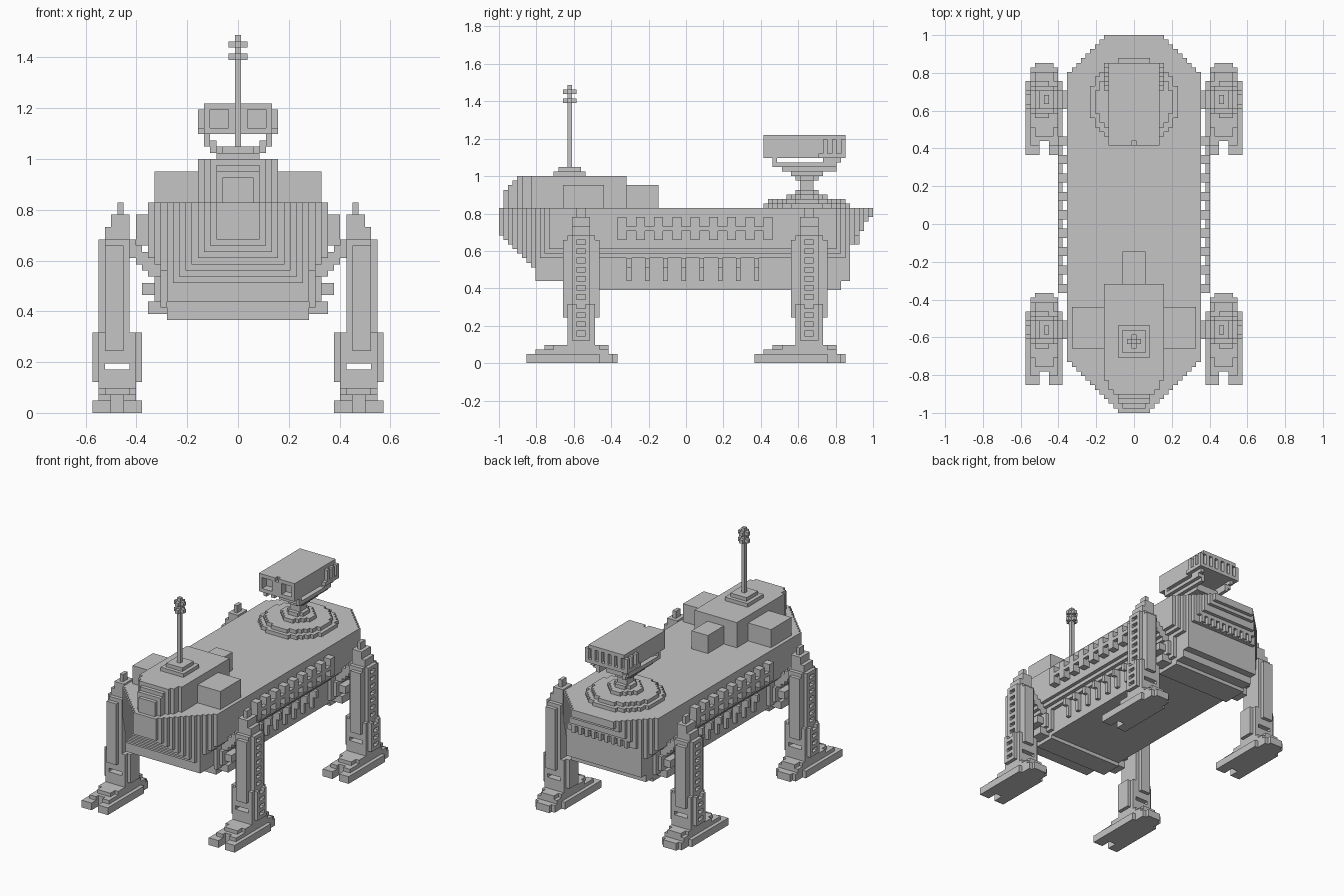
import bpy

if "Cube" in bpy.data.objects:
    bpy.data.objects.remove(bpy.data.objects["Cube"])

V = 2 / 82  # edge length of one cube cell

metal = bpy.data.materials.new("grey metal")
metal.diffuse_color = (0.56, 0.56, 0.56, 1)
metal.use_nodes = True
metal.node_tree.nodes["Principled BSDF"].inputs["Base Color"].default_value = metal.diffuse_color


def box(x0, x1, y0, y1, z0, z1):
    """Cells of a block: x is inclusive and centred on the index, y and z are half-open."""
    return {(x, y, z) for x in range(x0, x1 + 1) for y in range(y0, y1) for z in range(z0, z1)}


def mirrored(cells):
    return cells | {(-x, y, z) for x, y, z in cells}


def disc(cy, r, z0, z1):
    n = int(r) + 2
    return {c for c in box(-n, n, int(cy) - n, int(cy) + n, z0, z1)
            if c[0] ** 2 + (c[1] + 0.5 - cy) ** 2 <= r * r}


# Direction of each cube side with its corners in outward order
SIDES = []
for axis in range(3):
    for s in (0, 1):
        ring = [(0, 0), (1, 0), (1, 1), (0, 1)]
        if s == 0:
            ring.reverse()
        corners = []
        for a, b in ring:
            p = [0, 0, 0]
            p[axis], p[(axis + 1) % 3], p[(axis + 2) % 3] = s, a, b
            corners.append(tuple(p))
        d = [0, 0, 0]
        d[axis] = 2 * s - 1
        SIDES.append((d, corners))


def build(name, cells):
    """Make an object from the outer faces of a set of cells."""
    verts, faces = {}, []
    for x, y, z in sorted(cells):
        for d, corners in SIDES:
            if (x + d[0], y + d[1], z + d[2]) in cells:
                continue
            faces.append([verts.setdefault((x + a, y + b, z + c), len(verts))
                          for a, b, c in corners])
    mesh = bpy.data.meshes.new(name)
    mesh.from_pydata([((x - 0.5) * V, y * V, z * V) for x, y, z in verts], [], faces)
    mesh.materials.append(metal)
    obj = bpy.data.objects.new(name, mesh)
    bpy.context.collection.objects.link(obj)
    return obj


def layer(half, front, rear, z, tip=3, rate=1.0):
    """One layer of the boat-shaped plan, cut off at its front and rear."""
    cells = set()
    for y in range(front, rear):
        w = min(half, int(tip + (y + 41) * rate), 6 + (40 - y))
        cells |= box(-w, w, y, y + 1, z, z + 1)
    return cells


# Hull: narrow belly, wide upper body, raked bow and stern
hull = set()
for z in range(16, 34):
    half = 11 if z < 23 else min(14, z - 11)
    front = -26 if z < 18 else -33 if z < 21 else max(-41, -34 - (z - 21))
    rear = 34 if z < 18 else 36 if z < 25 else min(41, 36 + round((z - 24.6) * 0.62))
    hull |= layer(half, front, rear, z)
hull |= box(-11, 11, -26, -20, 15, 16) | box(-11, 11, 24, 31, 15, 16)
# Window bars on the stern
for x in range(-8, 9, 2):
    hull |= box(x, x, 35, 38, 26, 30)
build("hull", hull)

# Raised bow cabin and the lockers around it
cabin = set()
for z in range(34, 41):
    front = (-40, -40, -40, -40, -39, -38, -37)[z - 34]
    cabin |= layer(6, front, -13, z, 2, 0.6)
build("bow_cabin", cabin)
build("side_lockers", mirrored(box(7, 13, -27, -18, 34, 39)))
build("rear_locker", box(-2, 2, -13, -6, 34, 39))

# Side rails with teeth, and the ribs on the belly
rails = box(16, 16, -15, 18, 29, 30)
for y in range(-15, 18, 4):
    rails |= box(15, 16, y, y + 2, 27, 32)
build("side_rails", mirrored(rails))
ribs = set()
for y in range(-13, 16, 4):
    ribs |= box(12, 12, y, y + 1, 18, 23) | box(13, 13, y, y + 1, 21, 23)
build("belly_ribs", mirrored(ribs))

# Antenna with its stepped base and crosspieces
antenna = box(-3, 3, -29, -22, 41, 42) | box(-2, 2, -28, -23, 42, 43) | box(0, 0, -26, -25, 43, 61)
for z in (57, 59):
    antenna |= box(-1, 1, -26, -25, z, z + 1) | box(0, 0, -27, -24, z, z + 1)
build("antenna", antenna)

# Turntable and post
build("turntable", disc(26.5, 9.7, 34, 35) | disc(26.5, 8.3, 35, 36))
post = disc(26.5, 4.2, 36, 37) | disc(26.5, 2.3, 37, 38) | box(-1, 1, 25, 28, 38, 40)
post |= disc(26.5, 2.5, 40, 41) | box(-3, 3, 23, 30, 41, 42)
build("turntable_post", post)

# Cradle that carries the head
cradle = box(-4, 4, 24, 30, 42, 43)
cradle |= mirrored(box(5, 5, 20, 33, 43, 44) | box(5, 5, 19, 20, 43, 45) | box(5, 5, 30, 34, 44, 45))
cradle |= mirrored(box(4, 4, 21, 33, 42, 44))
build("head_cradle", cradle)

# Head with two recessed eyes, a small notch, and vents at the back
head = box(-5, 5, 17, 35, 45, 50) | mirrored(box(6, 6, 29, 35, 45, 49))
head -= mirrored(box(2, 4, 17, 19, 46, 49)) | box(0, 0, 17, 18, 49, 50)
for y in (29, 31, 33):
    head -= mirrored(box(6, 6, y, y + 1, 46, 49))
for x in (1, 3, 5):
    head -= mirrored(box(x, x, 34, 35, 46, 49))
build("head", head)


def make_foot(c):
    foot = box(16, 23, c - 12, c + 4, 0, 2) | box(17, 22, c + 4, c + 7, 0, 2)
    foot |= box(18, 21, c + 7, c + 8, 0, 2)
    foot |= box(17, 22, c - 10, c + 6, 2, 3) | box(18, 21, c - 8, c + 6, 3, 4)
    foot |= box(17, 22, c - 6, c + 4, 3, 4) | box(18, 21, c - 3, c + 3, 4, 7)
    return foot - box(19, 20, c - 12, c - 9, 0, 4)


def make_leg(c):
    # Ankle plates
    leg = set()
    for inner, outer in ((17, 16), (22, 23)):
        leg |= box(inner, inner, c - 3, c + 3, 4, 13) | box(outer, outer, c - 2, c + 2, 5, 13)
    # Shaft tapering in steps to the top
    leg |= box(18, 21, c - 3, c + 3, 8, 28) | box(19, 21, c - 4, c + 4, 10, 27)
    leg |= box(18, 21, c - 2, c + 2, 28, 30) | box(18, 20, c - 2, c + 2, 30, 32)
    leg |= box(19, 19, c - 1, c + 1, 32, 34) | box(22, 22, c - 2, c + 2, 13, 28)
    # Ladder slots outside
    for z in range(6, 28, 2):
        leg -= box(22 if z > 12 else 23, 23, c - 1, c + 1, z, z + 1)
    return leg


def make_hip(c):
    # Slanted arm from the leg down to a stepped round joint on the hull
    arm = set()
    for x in range(12, 18):
        arm |= box(x, x, c - 2, c + 2, x + 8, x + 11)
    arm |= box(12, 14, c - 2, c + 2, 16, 18) | box(12, 15, c - 2, c + 2, 19, 21)
    arm |= box(12, 12, c - 4, c + 4, 17, 23) | box(13, 13, c - 3, c + 3, 18, 22)
    return arm


# Two front legs and two rear legs
for place, c in (("front", -23), ("rear", 27)):
    build(place + "_feet", mirrored(make_foot(c)))
    build(place + "_legs", mirrored(make_leg(c)))
    build(place + "_hips", mirrored(make_hip(c)))
